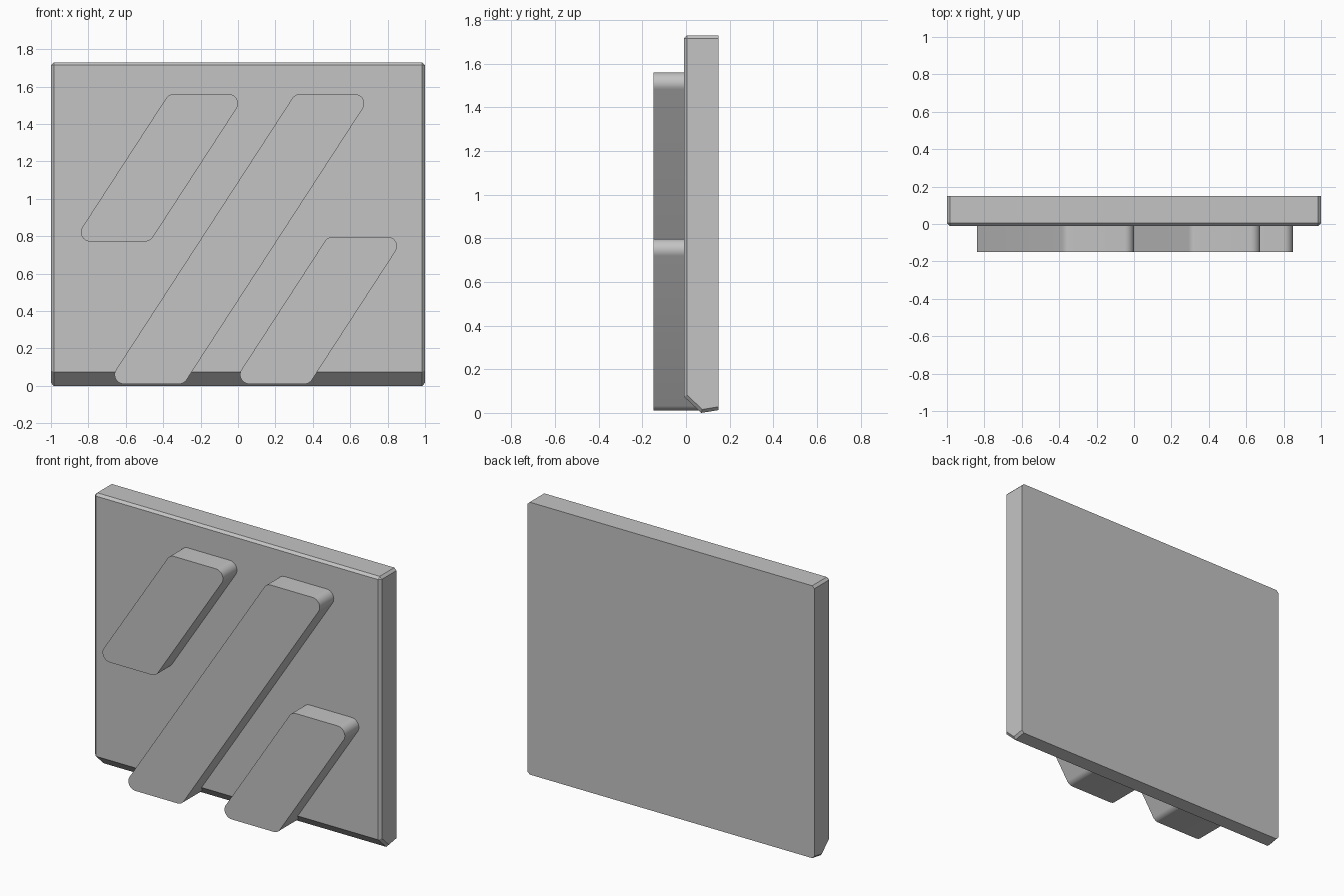
import bpy, bmesh, math

cube = bpy.data.objects.get("Cube")
if cube:
    bpy.data.objects.remove(cube, do_unlink=True)

# One plain grey for everything
GREY = (0.55, 0.55, 0.55, 1)
grey = bpy.data.materials.new("grey")
grey.use_nodes = True
grey.diffuse_color = GREY
grey.node_tree.nodes["Principled BSDF"].inputs["Base Color"].default_value = GREY


def finish(bm, name):
    bmesh.ops.recalc_face_normals(bm, faces=bm.faces[:])
    mesh = bpy.data.meshes.new(name)
    bm.to_mesh(mesh)
    bm.free()
    mesh.materials.append(grey)
    obj = bpy.data.objects.new(name, mesh)
    bpy.context.collection.objects.link(obj)
    return obj


def prism(points, offset):
    """Extrude a flat outline along an offset vector."""
    bm = bmesh.new()
    face = bm.faces.new([bm.verts.new(p) for p in points])
    res = bmesh.ops.extrude_face_region(bm, geom=[face])
    moved = [v for v in res["geom"] if isinstance(v, bmesh.types.BMVert)]
    bmesh.ops.translate(bm, verts=moved, vec=offset)
    bmesh.ops.recalc_face_normals(bm, faces=bm.faces[:])
    return bm


# Back panel: side profile (y, z) with a keel-shaped bottom
FRONT, BACK, TOP = -0.01, 0.15, 1.73
profile = [(FRONT, TOP), (BACK, TOP), (BACK, 0.013), (0.07, 0), (FRONT, 0.075)]
bm = prism([(-1, y, z) for y, z in profile], (2, 0, 0))


def chamfered(edge):
    a, b = (v.co for v in edge.verts)
    on_back = min(a.y, b.y) > BACK - 0.001
    bottom_ridge = abs(a.x - b.x) > 1 and max(a.z, b.z) < 0.1
    return not on_back and not bottom_ridge


bmesh.ops.bevel(bm, geom=[e for e in bm.edges if chamfered(e)], offset=0.015,
                offset_type='OFFSET', segments=1, affect='EDGES')
finish(bm, "back_panel")

# Slanted bars: rounded parallelograms standing out from the panel
RADIUS, WIDTH, SLOPE, STEPS = 0.05, 0.293, 1.54, 10
LEAN = math.atan(SLOPE)


def slanted_bar(name, right, bottom, top):
    low, high = bottom + RADIUS, top - RADIUS
    xr = right - RADIUS
    shift = (high - low) / SLOPE
    # Corner centre, start angle, end angle
    corners = [
        (xr, high, LEAN - math.pi / 2, math.pi / 2),
        (xr - WIDTH, high, math.pi / 2, LEAN + math.pi / 2),
        (xr - WIDTH - shift, low, LEAN + math.pi / 2, math.pi * 1.5),
        (xr - shift, low, -math.pi / 2, LEAN - math.pi / 2),
    ]
    outline = []
    for cx, cz, start, end in corners:
        for i in range(STEPS + 1):
            a = start + (end - start) * i / STEPS
            outline.append((cx + RADIUS * math.cos(a), -0.15, cz + RADIUS * math.sin(a)))
    obj = finish(prism(outline, (0, 0.22, 0)), name)
    bpy.ops.object.select_all(action='DESELECT')
    obj.select_set(True)
    bpy.context.view_layer.objects.active = obj
    bpy.ops.object.shade_smooth_by_angle(angle=math.radians(30))


slanted_bar("upper_right_bar", 0.0, 0.772, 1.56)
slanted_bar("long_middle_bar", 0.675, 0.01, 1.56)
slanted_bar("lower_left_bar", 0.85, 0.01, 0.797)
